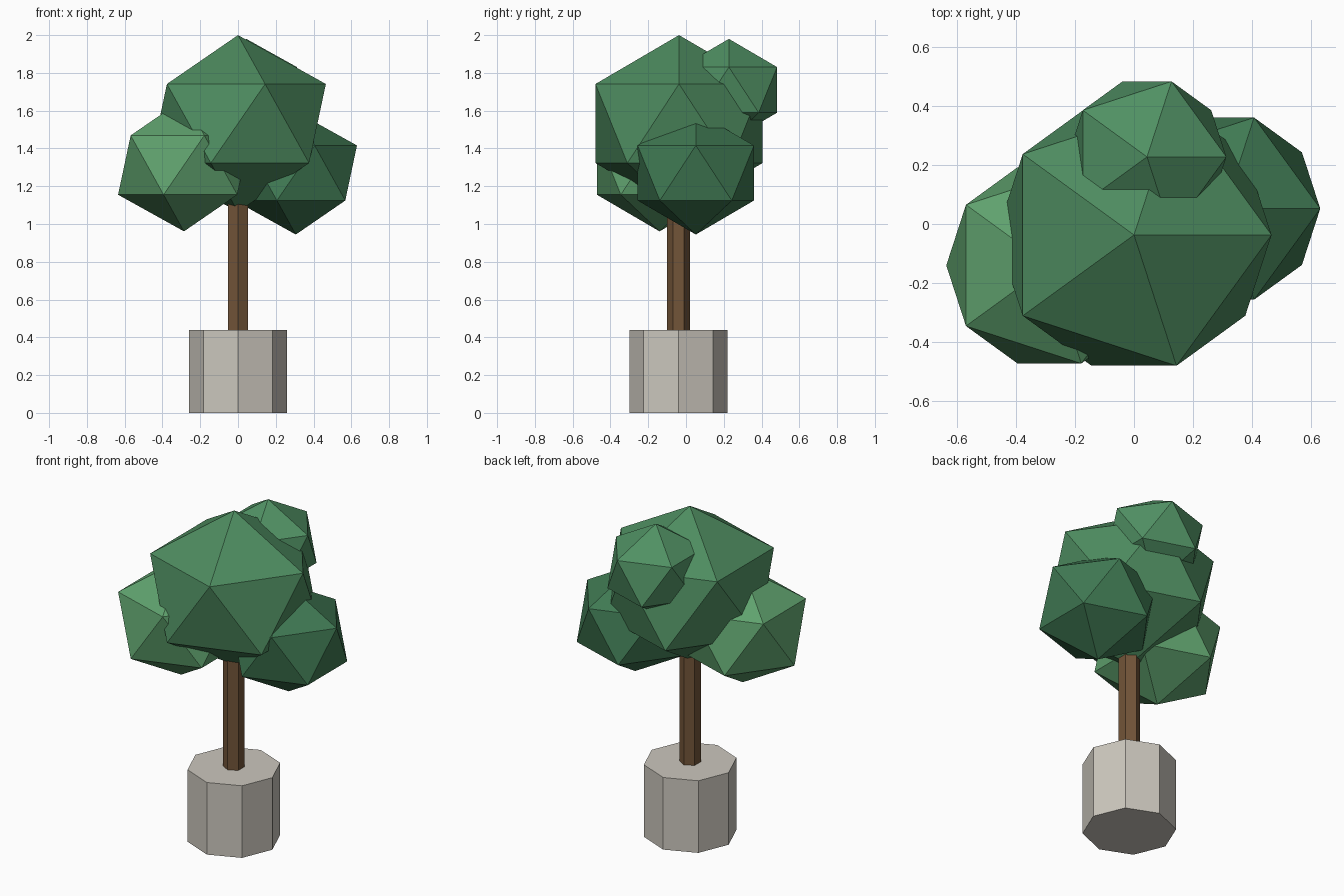
import bpy

if "Cube" in bpy.data.objects:
    bpy.data.objects.remove(bpy.data.objects["Cube"])


def paint(obj, name, color):
    obj.name = name
    mat = bpy.data.materials.new(name + "_material")
    mat.diffuse_color = (*color, 1)
    mat.use_nodes = True
    mat.node_tree.nodes["Principled BSDF"].inputs["Base Color"].default_value = mat.diffuse_color
    obj.data.materials.append(mat)


def prism(name, sides, radius, z0, z1, color):
    bpy.ops.mesh.primitive_cylinder_add(
        vertices=sides, radius=radius, depth=z1 - z0,
        location=(0, -0.04, (z0 + z1) / 2))
    paint(bpy.context.object, name, color)


def leaf_clump(name, center, radius, color):
    # slightly squashed icosahedron
    bpy.ops.mesh.primitive_ico_sphere_add(
        subdivisions=1, radius=radius, location=center)
    obj = bpy.context.object
    obj.scale.z = 0.9
    bpy.ops.object.transform_apply(location=False, rotation=False, scale=True)
    paint(obj, name, color)


# octagonal planter and hexagonal trunk
prism("planter", 8, 0.26, 0.0, 0.44, (0.60, 0.57, 0.51))
prism("trunk", 6, 0.06, 0.42, 1.25, (0.17, 0.09, 0.04))

# foliage
leaf_clump("foliage_main", (0, -0.037, 1.532), 0.52, (0.075, 0.26, 0.115))
leaf_clump("foliage_left", (-0.286, -0.14, 1.312), 0.39, (0.115, 0.36, 0.155))
leaf_clump("foliage_right", (0.306, 0.052, 1.27), 0.362, (0.05, 0.19, 0.085))
leaf_clump("foliage_back", (0.044, 0.227, 1.71), 0.30, (0.08, 0.28, 0.125))
